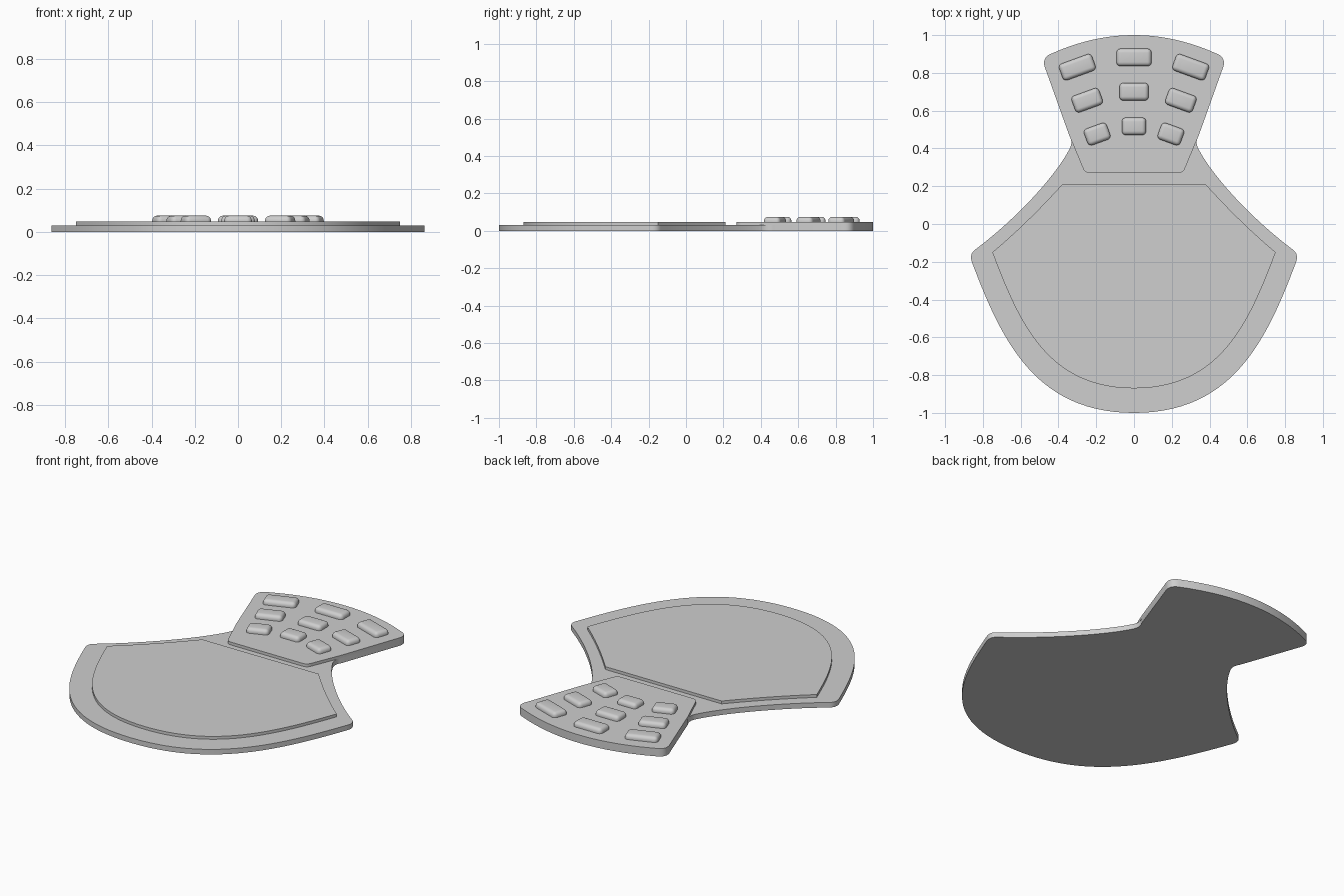
import bpy, bmesh, math
from mathutils import Matrix, Vector

cube = bpy.data.objects.get("Cube")
if cube:
    bpy.data.objects.remove(cube, do_unlink=True)

grey = bpy.data.materials.new("light_grey")
grey.use_nodes = True
grey.diffuse_color = (0.62, 0.62, 0.62, 1)
grey.node_tree.nodes["Principled BSDF"].inputs["Base Color"].default_value = grey.diffuse_color

BASE_TOP, PLATE_TOP, KEY_TOP = 0.03, 0.047, 0.075


def bezier(points, steps):
    """Sample a Bezier curve of any degree."""
    samples = []
    for i in range(steps + 1):
        level = [Vector(p) for p in points]
        while len(level) > 1:
            level = [a.lerp(b, i / steps) for a, b in zip(level, level[1:])]
        samples.append(level[0])
    return samples


def finish(name, bm):
    bmesh.ops.recalc_face_normals(bm, faces=bm.faces)
    mesh = bpy.data.meshes.new(name)
    bm.to_mesh(mesh)
    bm.free()
    mesh.materials.append(grey)
    obj = bpy.data.objects.new(name, mesh)
    bpy.context.collection.objects.link(obj)
    bpy.ops.object.select_all(action='DESELECT')
    obj.select_set(True)
    bpy.context.view_layer.objects.active = obj
    bpy.ops.object.shade_smooth_by_angle(angle=math.radians(35))
    return obj


def slab(name, half, z0, z1):
    """Mirror a right-hand outline across x = 0 and extrude it."""
    outline = half + [Vector((-p.x, p.y)) for p in reversed(half) if p.x > 1e-5]
    bm = bmesh.new()
    face = bm.faces.new([bm.verts.new((p.x, p.y, z0)) for p in outline])
    bmesh.ops.remove_doubles(bm, verts=bm.verts, dist=1e-5)
    top = bmesh.ops.extrude_face_region(bm, geom=list(bm.faces), use_keep_orig=True)
    verts = [g for g in top["geom"] if isinstance(g, bmesh.types.BMVert)]
    bmesh.ops.translate(bm, verts=verts, vec=(0, 0, z1 - z0))
    return finish(name, bm)


# Shared outline of the keypad end, from the neck to the top centre
head = (bezier([(0.345, 0.475), (0.472, 0.83)], 1)
        + bezier([(0.472, 0.83), (0.49, 0.885), (0.43, 0.905)], 8)[1:]
        + bezier([(0.43, 0.905), (0.215, 1.0), (0, 1.0)], 16)[1:])

# Base body: round belly, side corners, waist and neck
body = (bezier([(0, -1.0), (0.52, -1.0), (0.7, -0.62), (0.855, -0.21)], 28)
        + bezier([(0.855, -0.21), (0.876, -0.16), (0.84, -0.135)], 8)[1:]
        + bezier([(0.84, -0.135), (0.62, 0.03), (0.42, 0.25), (0.345, 0.39)], 18)[1:]
        + bezier([(0.345, 0.39), (0.318, 0.435), (0.345, 0.475)], 8)[1:])
slab("base_body", body + head[1:], 0, BASE_TOP)

# Raised keypad plate
foot = bezier([(0.235, 0.27), (0.26, 0.27), (0.27, 0.295)], 6)
slab("keypad_plate", foot + head, BASE_TOP, PLATE_TOP)

# Raised main panel
panel = (bezier([(0, -0.87), (0.46, -0.87), (0.61, -0.52), (0.75, -0.15)], 28)
         + bezier([(0.75, -0.15), (0.56, 0.01), (0.38, 0.21)], 14)[1:])
slab("main_panel", panel, BASE_TOP, PLATE_TOP)


def key(name, x, y, width, angle):
    depth, height = 0.093, KEY_TOP - PLATE_TOP
    bm = bmesh.new()
    bmesh.ops.create_cube(bm, size=1, matrix=Matrix.Diagonal((width, depth, height, 1)))
    edges = [e for e in bm.edges if max(v.co.z for v in e.verts) > 0]
    bmesh.ops.bevel(bm, geom=edges, offset=0.022, segments=5, profile=0.5, affect='EDGES')
    obj = finish(name, bm)
    obj.location = (x, y, PLATE_TOP + height / 2)
    obj.rotation_euler.z = math.radians(angle)


# Three fanned rows of keys: centre y, side x, side y, width
rows = {"upper": (0.882, 0.3, 0.83, 0.185),
        "middle": (0.7, 0.248, 0.655, 0.155),
        "lower": (0.517, 0.195, 0.476, 0.128)}
for row, (cy, sx, sy, width) in rows.items():
    key(f"{row}_centre_key", 0, cy, width, 0)
    for side, sign in (("left", 1), ("right", -1)):
        key(f"{row}_{side}_key", sign * sx, sy, width, -20 * sign)
